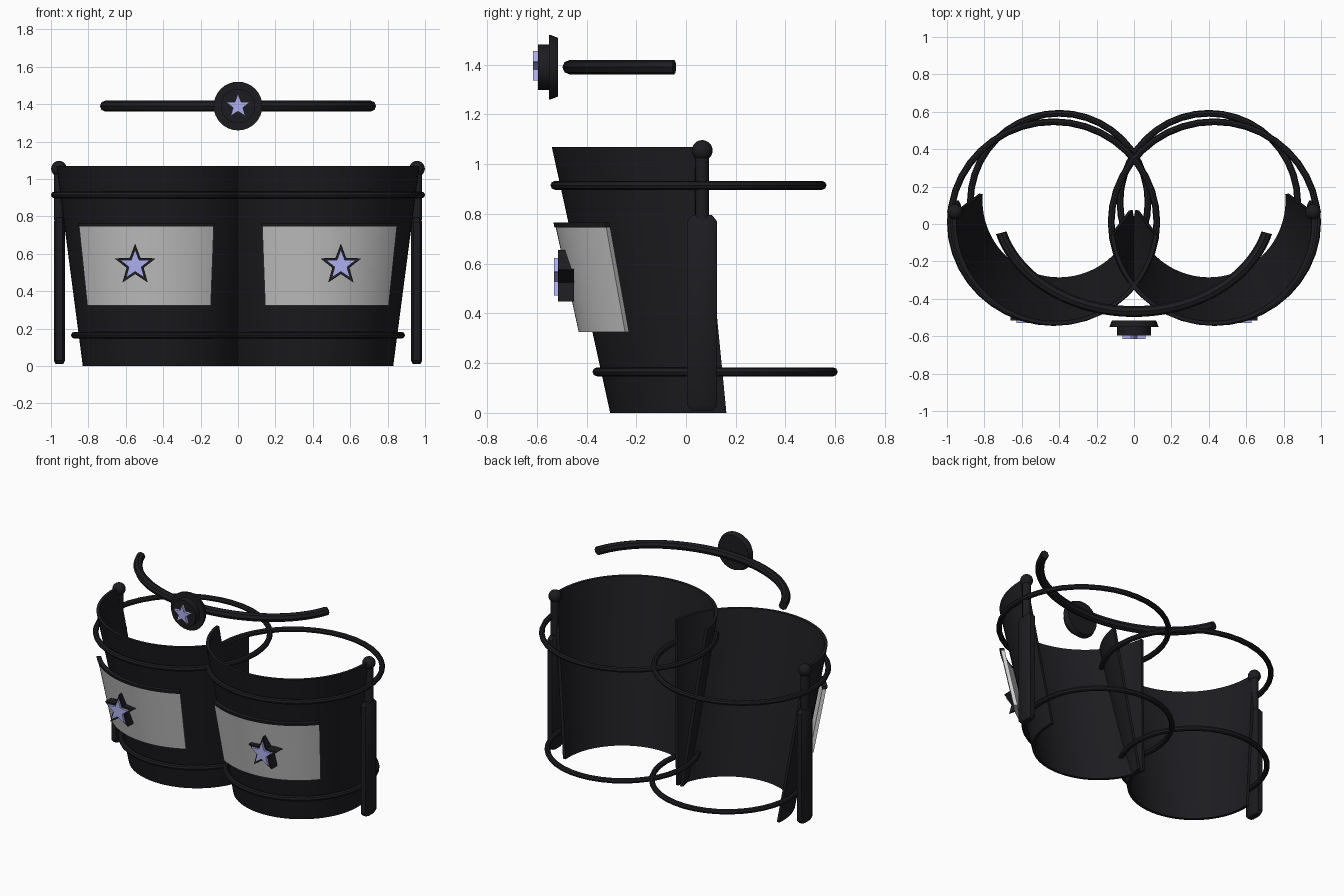
import bpy, bmesh
from math import sin, cos, pi, radians

if "Cube" in bpy.data.objects:
    bpy.data.objects.remove(bpy.data.objects["Cube"])


def material(name, c):
    m = bpy.data.materials.new(name)
    m.diffuse_color = (*c, 1)
    m.use_nodes = True
    m.node_tree.nodes["Principled BSDF"].inputs["Base Color"].default_value = m.diffuse_color
    return m


BLACK = material("black", (0.012, 0.012, 0.015))
BLUE = material("pale_blue", (0.42, 0.43, 0.85))


def build(name, verts, faces, mat=None, angle=35):
    me = bpy.data.meshes.new(name)
    me.from_pydata(verts, [], faces)
    bm = bmesh.new()
    bm.from_mesh(me)
    bmesh.ops.recalc_face_normals(bm, faces=bm.faces)
    bm.to_mesh(me)
    bm.free()
    ob = bpy.data.objects.new(name, me)
    bpy.context.collection.objects.link(ob)
    if mat:
        me.materials.append(mat)
    bpy.ops.object.select_all(action='DESELECT')
    ob.select_set(True)
    bpy.context.view_layer.objects.active = ob
    bpy.ops.object.shade_smooth_by_angle(angle=radians(angle))
    return ob


def loft(name, loops, mat=None, closed=False, angle=35):
    """Skin a row of equal cross-sections; cap the ends unless closed."""
    n, m = len(loops[0]), len(loops)
    verts = [p for lp in loops for p in lp]
    faces = [(i * n + j, i * n + (j + 1) % n, (i + 1) % m * n + (j + 1) % n, (i + 1) % m * n + j)
             for i in range(m if closed else m - 1) for j in range(n)]
    if not closed:
        faces += [tuple(range(n)), tuple(range((m - 1) * n, m * n))]
    return build(name, verts, faces, mat, angle)


def shell_at(z):
    """Centre x, centre y and radius of the leaning tapered shell at height z."""
    t = z / 1.07
    return 0.40 + 0.02 * t, 0.125 - 0.115 * t, 0.43 + 0.12 * t


def curved_panel(name, s, z0, z1, a0, a1, r_in, r_out, mat, steps=32):
    loops = []
    for i in range(steps + 1):
        a = radians(a0 + (a1 - a0) * i / steps)
        lp = []
        for z, off in ((z0, r_in), (z0, r_out), (z1, r_out), (z1, r_in)):
            cx, cy, r = shell_at(z)
            lp.append((s * (cx + (r + off) * cos(a)), cy + (r + off) * sin(a), z))
        loops.append(lp)
    return loft(name, loops, mat)


def tube(name, cx, cy, z, rx, ry, a0, a1, tr, mat, steps=40, closed=False):
    loops = []
    for i in range(steps if closed else steps + 1):
        a = radians(a0 + (a1 - a0) * i / steps)
        loops.append([(cx + (rx + tr * cos(b)) * cos(a), cy + (ry + tr * cos(b)) * sin(a),
                       z + tr * sin(b)) for b in (k * pi / 4 for k in range(8))])
    return loft(name, loops, mat, closed)


def star(name, cx, cz, r, y0, y1, mat):
    def ring(y):
        return [(cx + q * sin(k * pi / 5), y, cz + q * cos(k * pi / 5))
                for k in range(10) for q in [r if k % 2 == 0 else r * 0.42]]
    return loft(name, [ring(y0), ring(y1)], mat, angle=20)


def lathe(name, cx, c1, c2, profile, axis, mat, n=32):
    """Stack circles (position, radius) along y or z."""
    loops = []
    for p, r in profile:
        cs = [(r * cos(2 * pi * k / n), r * sin(2 * pi * k / n)) for k in range(n)]
        loops.append([(cx + u, p, c2 + v) if axis == 'y' else (cx + u, c1 + v, p) for u, v in cs])
    return loft(name, loops, mat)


for s, side in ((1, "right"), (-1, "left")):
    # open half shell and its two full hoops
    curved_panel("shell_" + side, s, 0, 1.07, -173, 5, -0.02, 0, BLACK, 48)
    tube("upper_hoop_" + side, s * 0.43, 0.01, 0.915, 0.552, 0.537, 0, 360, 0.018, BLACK, closed=True)
    tube("lower_hoop_" + side, s * 0.40, 0.117, 0.165, 0.475, 0.475, 0, 360, 0.018, BLACK, closed=True)

    # pale face plate with dark top lip
    curved_panel("face_plate_" + side, s, 0.325, 0.745, -120, -40, 0.03, 0.055, None)
    curved_panel("plate_lip_" + side, s, 0.746, 0.765, -120, -40, 0.03, 0.06, BLACK)

    # layered star badge
    star("star_base_" + side, s * 0.55, 0.54, 0.115, -0.45, -0.515, BLACK)
    star("star_" + side, s * 0.55, 0.54, 0.083, -0.51, -0.53, BLUE)

    # side post: wide lower bar, thin upper rod, ball finial
    def section(z, hx, hy):
        return [(s * 0.955 + hx * u, 0.065 + hy * v, z) for u, v in
                ((1, 0.6), (0.6, 1), (-0.6, 1), (-1, 0.6), (-1, -0.6), (-0.6, -1), (0.6, -1), (1, -0.6))]
    loft("side_post_" + side, [section(0.01, 0.02, 0.045), section(0.03, 0.03, 0.06),
                               section(0.77, 0.03, 0.06), section(0.795, 0.018, 0.04)], BLACK)
    lathe("post_rod_" + side, s * 0.957, 0.065, 0, [(0.78, 0.028), (1.05, 0.028)], 'z', BLACK, 16)
    lathe("post_ball_" + side, s * 0.957, 0.065, 0,
          [(1.055 - 0.042 * cos(k * pi / 10), max(0.001, 0.042 * sin(k * pi / 10))) for k in range(11)],
          'z', BLACK, 20)

# floating arched band
tube("arched_band", 0, 0.10, 1.39, 0.735, 0.568, -165, -15, 0.029, BLACK)

# medallion with star
lathe("medallion", 0, 0, 1.39, [(-0.515, 0.118), (-0.545, 0.13), (-0.55, 0.13), (-0.55, 0.092),
                                (-0.595, 0.092), (-0.595, 0.05)], 'y', BLACK)
star("medallion_star", 0, 1.39, 0.066, -0.59, -0.615, BLUE)
